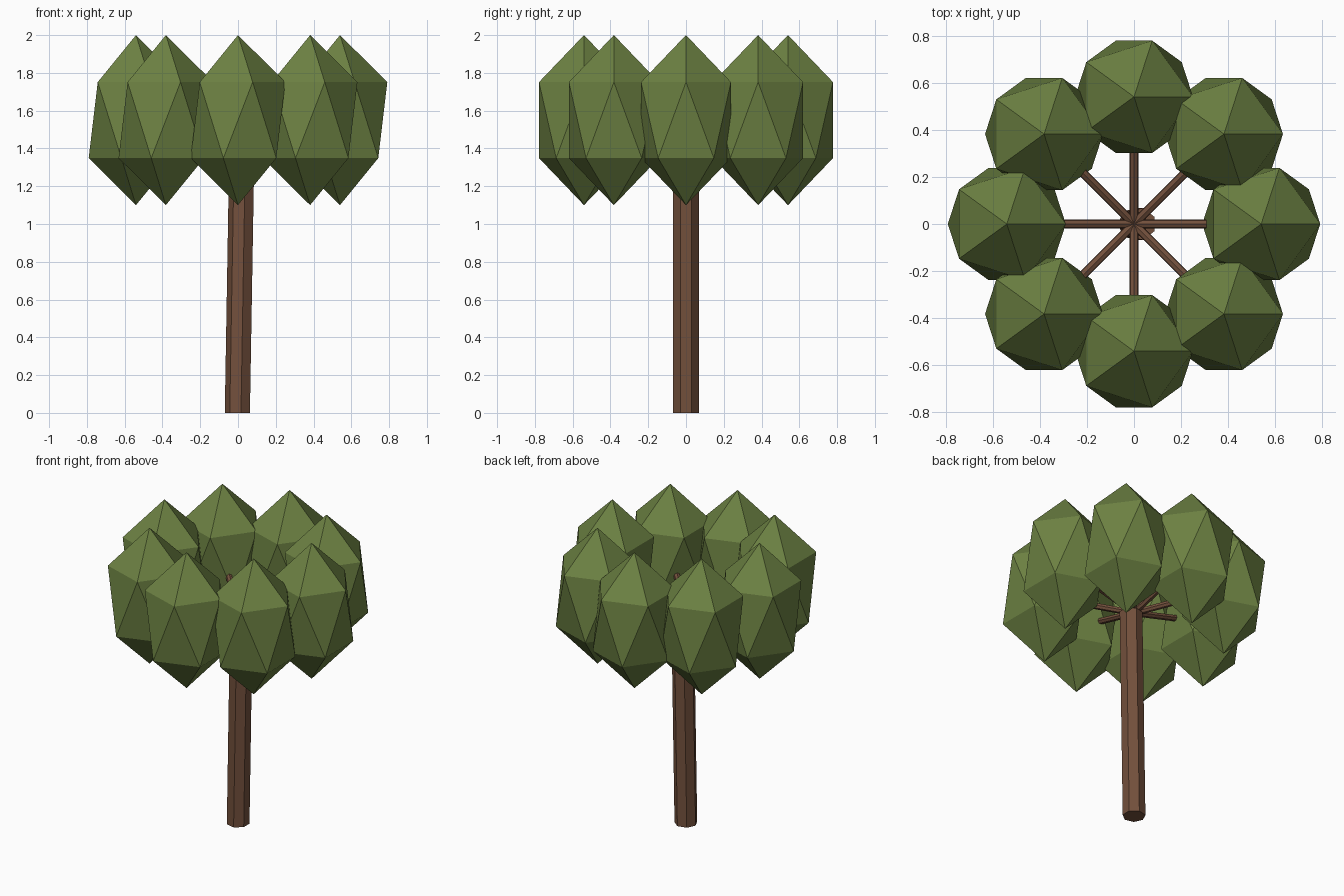
import bpy, bmesh
from math import cos, sin, pi
from mathutils import Matrix, Vector

if "Cube" in bpy.data.objects:
    bpy.data.objects.remove(bpy.data.objects["Cube"])


def material(name, color):
    m = bpy.data.materials.new(name)
    m.diffuse_color = color
    m.use_nodes = True
    m.node_tree.nodes["Principled BSDF"].inputs["Base Color"].default_value = m.diffuse_color
    return m


BARK = material("bark", (0.17, 0.08, 0.045, 1))
LEAF = material("leaf", (0.15, 0.22, 0.055, 1))


def finish(name, bm, mat):
    me = bpy.data.meshes.new(name)
    bm.to_mesh(me)
    bm.free()
    me.materials.append(mat)
    ob = bpy.data.objects.new(name, me)
    bpy.context.collection.objects.link(ob)
    return ob


def rod(length, radius, sides=7):
    bm = bmesh.new()
    bmesh.ops.create_cone(bm, cap_ends=True, segments=sides, radius1=radius,
                          radius2=radius, depth=length,
                          matrix=Matrix.Translation((0, 0, length / 2)))
    return bm


# Trunk: seven-sided, leaning slightly to the right
TRUNK_TOP = 1.40
bm = rod(TRUNK_TOP, 0.07)
bm.transform(Matrix.Rotation(pi / 2, 4, 'Z'))
for v in bm.verts:
    v.co.x += 0.017 * v.co.z
finish("trunk", bm, BARK)

# Ring of eight branches, each ending inside a leaf clump
hub = Vector((0, 0, 1.41))
for i in range(8):
    a = i * pi / 4
    tip = Vector((0.54 * cos(a), 0.54 * sin(a), 1.55))
    d = tip - hub
    bm = rod(d.length, 0.02)
    bm.transform(Matrix.Translation(hub) @ d.to_track_quat('Z', 'Y').to_matrix().to_4x4())
    finish(f"branch_{i + 1}", bm, BARK)

    # Leaf clump: stretched icosahedron
    bm = bmesh.new()
    bmesh.ops.create_icosphere(bm, subdivisions=1, radius=1)
    bm.transform(Matrix.Translation(tip) @ Matrix.Diagonal((0.28, 0.28, 0.45, 1)))
    finish(f"leaf_clump_{i + 1}", bm, LEAF)
